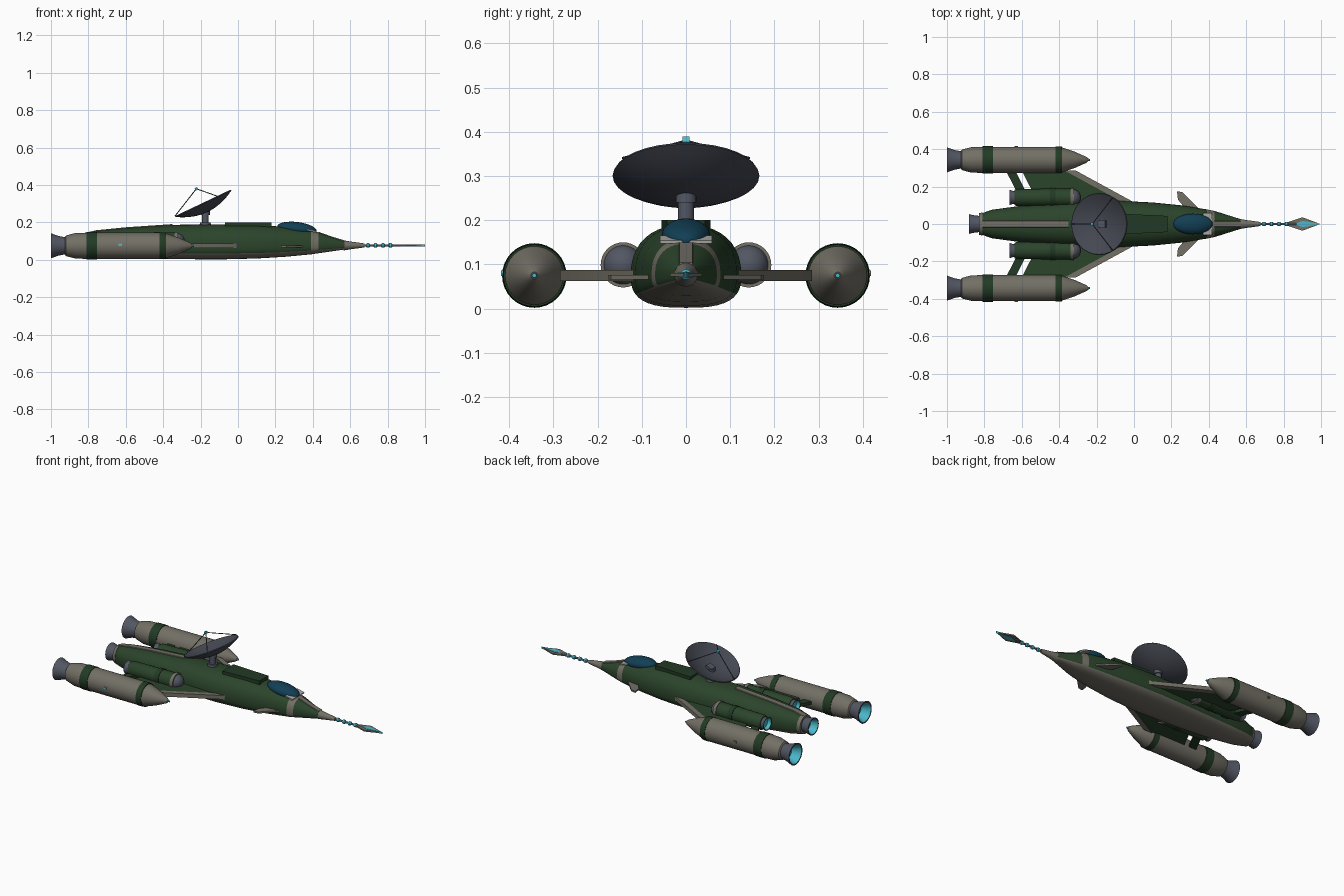
import bpy, bmesh, math
from mathutils import Vector, Matrix

if "Cube" in bpy.data.objects:
    bpy.data.objects.remove(bpy.data.objects["Cube"])

def mat(name, c):
    m = bpy.data.materials.new(name)
    m.diffuse_color = (*c, 1)
    m.use_nodes = True
    m.node_tree.nodes["Principled BSDF"].inputs["Base Color"].default_value = m.diffuse_color
    return m

GREEN = mat("hull green", (0.024, 0.058, 0.024))
DARK = mat("dark green", (0.016, 0.042, 0.018))
BEIGE = mat("warm grey", (0.17, 0.16, 0.13))
METAL = mat("engine grey", (0.085, 0.095, 0.125))
DISH = mat("dish grey", (0.06, 0.065, 0.085))
CYAN = mat("cyan glow", (0.07, 0.48, 0.60))
GLASS = mat("canopy blue", (0.006, 0.05, 0.09))
LIGHT = mat("pale trim", (0.45, 0.45, 0.43))

def finish(name, bm, mats, loc=(0, 0, 0), rot_y=0.0):
    bmesh.ops.recalc_face_normals(bm, faces=bm.faces)
    for f in bm.faces:
        f.smooth = True
    for e in bm.edges:
        e.smooth = len(e.link_faces) == 2 and e.calc_face_angle(0) < math.radians(32)
    me = bpy.data.meshes.new(name)
    bm.to_mesh(me)
    bm.free()
    for m in mats:
        me.materials.append(m)
    ob = bpy.data.objects.new(name, me)
    ob.location = loc
    ob.rotation_euler = (0, rot_y, 0)
    bpy.context.collection.objects.link(ob)
    return ob

def skin(bm, rings, mat_rule, cap=True):
    """Bridge consecutive closed vertex rings."""
    vr = [[bm.verts.new(p) for p in r] for r in rings]
    n = len(vr[0])
    for k in range(len(vr) - 1):
        for i in range(n):
            j = (i + 1) % n
            f = bm.faces.new((vr[k][i], vr[k][j], vr[k + 1][j], vr[k + 1][i]))
            f.material_index = mat_rule(k, i)
    if cap:
        bm.faces.new(vr[0]).material_index = mat_rule(0, 0)
        bm.faces.new(vr[-1]).material_index = mat_rule(len(vr) - 2, 0)

def revolve(name, prof, loc, mats, rule=lambda k: 0, sides=32, rot_y=0.0):
    """Turn (x, r) profile around the local x axis."""
    bm = bmesh.new()
    rings = [[(x, max(r, 0.0005) * math.cos(2 * math.pi * i / sides),
               max(r, 0.0005) * math.sin(2 * math.pi * i / sides)) for i in range(sides)]
             for x, r in prof]
    skin(bm, rings, lambda k, i: rule(k))
    return finish(name, bm, mats, loc, rot_y)

def prism(name, pts, z0, z1, m, s=1):
    bm = bmesh.new()
    skin(bm, [[(x, s * y, z) for x, y in pts] for z in (z0, z1)], lambda k, i: 0)
    return finish(name, bm, [m])

def box(name, c, size, m, rot_y=0.0):
    bm = bmesh.new()
    bmesh.ops.create_cube(bm, size=1, matrix=Matrix.Diagonal((*size, 1)))
    return finish(name, bm, [m], c, rot_y)

def rod(name, a, b, r, m):
    a, b = Vector(a), Vector(b)
    bm = bmesh.new()
    q = (b - a).to_track_quat('Z', 'Y').to_matrix().to_4x4()
    bmesh.ops.create_cone(bm, cap_ends=True, segments=8, radius1=r, radius2=r,
                          depth=(b - a).length, matrix=Matrix.Translation((a + b) / 2) @ q)
    return finish(name, bm, [m])

# Fuselage: (x, half width, top, middle, bottom)
ST = [(-0.82, .055, .14, .085, .03), (-0.76, .076, .154, .084, .022),
      (-0.6, .098, .17, .08, .011), (-0.35, .115, .187, .077, .004),
      (-0.1, .125, .19, .075, .002), (0.1, .115, .187, .075, .007),
      (0.25, .1, .176, .075, .016), (0.39, .078, .158, .077, .029),
      (0.43, .07, .147, .077, .035), (0.5, .048, .122, .077, .045),
      (0.57, .026, .101, .077, .055)]
N = 40
def section(x, w, zt, zm, zb):
    out = []
    for i in range(N):
        t = 2 * math.pi * i / N
        c, s = math.cos(t), math.sin(t)
        e = 2 / 2.3 if s >= 0 else 2 / 2.8
        h = zt - zm if s >= 0 else zm - zb
        out.append((x, w * math.copysign(abs(c) ** e, c), zm + h * math.copysign(abs(s) ** e, s)))
    return out
def hull_rule(k, i):
    if k == 7:
        return 1
    return 1 if math.sin(2 * math.pi * (i + .5) / N) < -0.52 else 0
bm = bmesh.new()
skin(bm, [section(*s) for s in ST], hull_rule)
finish("fuselage", bm, [GREEN, BEIGE])

# Dorsal spine and nose stripe, following the hull top
def strip(name, x0, x1, w, up):
    bm = bmesh.new()
    skin(bm, [[(s[0], -w, s[2] - .01), (s[0], w, s[2] - .01), (s[0], w * .8, s[2] + up),
               (s[0], -w * .8, s[2] + up)] for s in ST if x0 <= s[0] <= x1], lambda k, i: 0)
    finish(name, bm, [BEIGE])
strip("dorsal_spine", -0.83, -0.3, .02, .004)
strip("nose_stripe", 0.42, 0.58, .018, .003)
prism("dorsal_deck", [(-.07, -.055), (.18, -.043), (.18, .043), (-.07, .055)], .165, .2, DARK)

# Engine nozzle: glowing throat, inner wall, lip, outer bell
def nozzle(name, x, length, r_lip, r_neck, y, z):
    revolve(name, [(x - length * .35, 0), (x - length * .35, r_neck * .8),
                   (x - length, r_lip * .88), (x - length, r_lip),
                   (x - length * .5, (r_lip + r_neck) * .47), (x, r_neck), (x + .02, r_neck)],
            (0, y, z), [METAL, CYAN], lambda k: 1 if k <= 1 else 0)
nozzle("tail_nozzle", -0.815, .068, .053, .043, 0, .085)
revolve("tail_ring", [(-.83, .05), (-.83, .057), (-.81, .062), (-.81, .05)], (0, 0, .085), [BEIGE])

# Canopy and its frame
bm = bmesh.new()
bmesh.ops.create_uvsphere(bm, u_segments=32, v_segments=16, radius=1,
                          matrix=Matrix.Diagonal((.106, .055, .036, 1)))
finish("canopy", bm, [GLASS], (.315, 0, .166), math.radians(7))
box("canopy_frame", (.393, 0, .156), (.05, .118, .008), LIGHT, math.radians(12))

# Nose cone, probe and spear tip
revolve("nose_tip", [(.565, .027), (.6, .021), (.66, .013), (.675, .01)], (0, 0, .077), [BEIGE])
revolve("probe_rod", [(.66, .006), (.9, .006)], (0, 0, .077), [METAL], sides=12)
for x in (.695, .735, .775, .815):
    revolve("probe_node", [(x - .011, .007), (x - .006, .012), (x + .006, .012), (x + .011, .007)],
            (0, 0, .077), [CYAN], sides=12)
prism("spear_blade", [(.81, .006), (.9, .036), (.98, .006), (.98, -.006), (.9, -.036), (.81, -.006)],
      .073, .081, BEIGE)
prism("spear_glow", [(.86, 0), (.9, .017), (1.0, 0), (.9, -.017)], .071, .083, CYAN)

for s in (1, -1):
    # Outer booster pods
    P = [(-.93, .04), (-.92, .055), (-.87, .068), (-.81, .07), (-.81, .073), (-.755, .073),
         (-.755, .07), (-.42, .07), (-.42, .072), (-.385, .07), (-.385, .066),
         (-.32, .045), (-.255, .016), (-.245, .008)]
    revolve("booster_pod", P, (0, s * .343, .075), [BEIGE, DARK],
            lambda k: 1 if k in (3, 4, 5, 7, 8, 9) else 0)
    nozzle("booster_nozzle", -.92, .08, .067, .045, s * .343, .075)
    revolve("pod_tip_light", [(-.25, .007), (-.235, .005)], (0, s * .343, .075), [CYAN], sides=8)
    box("pod_side_light", (-.63, s * .412, .08), (.018, .012, .012), CYAN if s < 0 else BEIGE)

    # Inner nacelles
    Q = [(-.64, .04), (-.63, .045), (-.45, .047), (-.45, .05), (-.42, .05), (-.42, .047),
         (-.34, .047), (-.34, .051), (-.32, .051), (-.32, .045)]
    revolve("inner_nacelle", Q, (0, s * .142, .099), [GREEN, DARK, BEIGE],
            lambda k: 2 if k in (6, 7, 8) else 1 if k in (2, 3, 4) else 0)
    revolve("nacelle_intake_dome", [(-.33 + .045 * math.sin(a), .045 * math.cos(a))
                                    for a in [i * math.pi / 16 for i in range(9)]],
            (0, s * .142, .099), [METAL])
    nozzle("nacelle_nozzle", -.635, .03, .041, .035, s * .142, .099)

    # Wings, leading edges, rear struts, canards
    prism("wing", [(-.02, .09), (-.02, .12), (-.35, .285), (-.6, .285), (-.5, .09)],
          .066, .084, GREEN, s)
    prism("wing_leading_edge", [(.02, .105), (-.31, .285), (-.37, .285), (-.04, .105)],
          .063, .087, BEIGE, s)
    prism("rear_strut", [(-.685, .285), (-.635, .285), (-.54, .1), (-.59, .1)],
          .066, .084, DARK, s)
    prism("canard", [(.36, .07), (.26, .17), (.23, .175), (.235, .13), (.285, .07)],
          .066, .076, BEIGE, s)

# Antenna dish: pedestal, bowl, feed tripod
revolve("dish_pedestal_base", [(.18, .032), (.2, .028), (.2, .018), (.24, .018), (.24, .024), (.262, .024)],
        (-.175, 0, 0), [METAL], sides=16, rot_y=-math.pi / 2)
tilt = math.radians(-115.4)
R, D = .166, .05
outer = [(-D + D * (k / 8) ** 2 - .005, R * k / 8) for k in range(9)]
inner = [(-D + D * (k / 8) ** 2, (R - .003) * k / 8) for k in range(8, -1, -1)]
centre = Vector((-.187, 0, .305))
revolve("dish_bowl", outer + inner, centre, [DISH], rot_y=tilt)
rot = Matrix.Rotation(tilt, 3, 'Y')
feed = centre + rot @ Vector((.083, 0, 0))
for k in range(3):
    a = 2 * math.pi * k / 3
    rod("feed_strut", feed, centre + rot @ Vector((0, R * math.sin(a), R * math.cos(a))), .0025, DISH)
box("feed_horn", feed, (.014, .016, .014), CYAN, tilt)
box("dish_hub", centre + rot @ Vector((-.043, 0, 0)), (.02, .04, .04), METAL, tilt)
